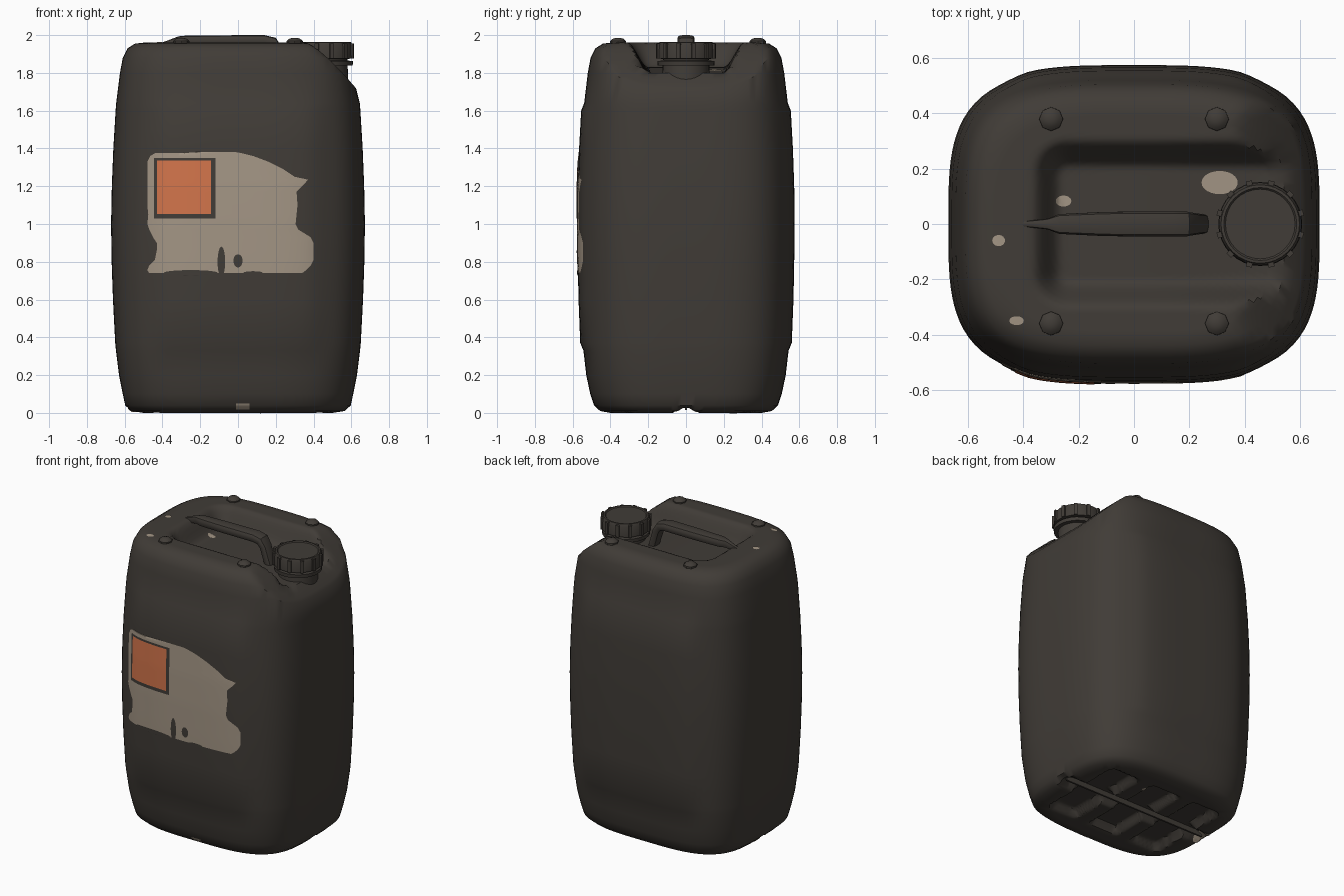
import bpy, bmesh, math
from mathutils import Vector, Matrix
from mathutils.bvhtree import BVHTree

if "Cube" in bpy.data.objects:
    bpy.data.objects.remove(bpy.data.objects["Cube"])


def material(name, rgb):
    m = bpy.data.materials.new(name)
    m.diffuse_color = (*rgb, 1)
    m.use_nodes = True
    m.node_tree.nodes["Principled BSDF"].inputs["Base Color"].default_value = m.diffuse_color
    return m


DARK = material("dark plastic", (0.052, 0.045, 0.038))
BEIGE = material("beige paper", (0.37, 0.305, 0.235))
ORANGE = material("orange print", (0.64, 0.175, 0.07))


def finish(name, bm, mat, recalc=True):
    if recalc:
        bmesh.ops.recalc_face_normals(bm, faces=bm.faces)
    me = bpy.data.meshes.new(name)
    bm.to_mesh(me)
    bm.free()
    me.materials.append(mat)
    ob = bpy.data.objects.new(name, me)
    bpy.context.collection.objects.link(ob)
    return ob


def loft(bm, rings):
    """Skin a list of equally long point rings and close both ends."""
    vr = [[bm.verts.new(p) for p in r] for r in rings]
    n = len(vr[0])
    for a, b in zip(vr, vr[1:]):
        for i in range(n):
            j = (i + 1) % n
            bm.faces.new((a[i], a[j], b[j], b[i]))
    bm.faces.new(vr[0][::-1])
    bm.faces.new(vr[-1])


def lathe(name, profile, cx, cy, n=32):
    bm = bmesh.new()
    loft(bm, [[(cx + r * math.cos(2 * math.pi * i / n), cy + r * math.sin(2 * math.pi * i / n), z)
               for i in range(n)] for r, z in profile])
    return finish(name, bm, DARK)


def smooth(a, b, t):
    t = min(1, max(0, (t - a) / (b - a)))
    return t * t * (3 - 2 * t)


# ---- body: superellipse rings, with the top and bottom shaped by height rules
def top_height(x, y):
    slope = 1.96 - 1.36 * max(0, x - 0.36) ** 1.3
    # signed distance to the handle recess, which is open towards +x
    dx, dy, r = -x - 0.37, abs(y) - 0.31, 0.13
    d = min(max(dx + r, dy + r), 0) + math.hypot(max(dx + r, 0), max(dy + r, 0)) - r
    floor = 1.83 - 0.03 * smooth(0.0, 0.5, x)
    return min(slope, floor + (1.96 - floor) * smooth(-0.11, 0.0, d))


def bottom_height(x, y):
    def inside(v, half):
        return 1 - smooth(half, half + 0.04, abs(v))
    m = inside(y, 0.03) * inside(x, 0.52)
    for cx in (-0.33, 0, 0.33):
        m = max(m, inside(x - cx, 0.08) * inside(y, 0.28))
    return max(0.05 * m, 0.028 * inside(y, 0.02))


PROFILE = [(0.0, .50, .40), (0.01, .565, .455), (0.04, .597, .487), (0.1, .61, .507),
           (0.2, .63, .528), (0.33, .646, .543), (0.37, .65, .547), (0.6, .662, .556),
           (0.8, .669, .56), (1.0, .672, .562), (1.2, .668, .56), (1.4, .66, .553),
           (1.6, .648, .542), (1.64, .645, .539), (1.8, .625, .52), (1.88, .61, .505),
           (1.93, .585, .48), (1.955, .545, .44), (1.96, .50, .40)]
STEPS, N = 26, 128
caps = [(k + 0.3) / STEPS for k in range(STEPS)]
rows = [(0.0, .50 * s, .40 * s) for s in caps] + PROFILE + [(1.96, .50 * s, .40 * s) for s in caps[::-1]]


def body_point(i, z, hx, hy):
    a = 2 * math.pi * i / N
    c, s = math.cos(a), math.sin(a)
    r = (abs(c) ** 3.5 + abs(s) ** 3.5) ** (-1 / 3.5)
    x, y = hx * r * c, hy * r * s
    if 0.35 < z < 1.62:      # raised front and back panels
        y += math.copysign(0.013, s) * (1 - smooth(0.36, 0.5, abs(x))) * (abs(s) > 0.3)
    if z > 1.7:
        z = min(z, top_height(x, y))
    elif z < 0.05:
        z = max(z, bottom_height(x, y))
    return (x, y, z)


bm = bmesh.new()
loft(bm, [[body_point(i, *row) for i in range(N)] for row in rows])
bmesh.ops.recalc_face_normals(bm, faces=bm.faces)
tree = BVHTree.FromBMesh(bm)
finish("body", bm, DARK)

# ---- handle: rounded section swept along x, (x, z, half width, half thickness)
path = [(-.41, 1.945, .008, .012), (-.36, 1.955, .014, .02), (-.31, 1.968, .02, .026),
        (-.27, 1.97, .036, .028), (-.1, 1.971, .044, .028), (.14, 1.972, .046, .028),
        (.185, 1.962, .045, .028), (.21, 1.925, .04, .025), (.25, 1.79, .034, .025)]
bm = bmesh.new()
rings = []
for k, (x, z, w, t) in enumerate(path):
    a, b = path[max(k - 1, 0)], path[min(k + 1, len(path) - 1)]
    tan = Vector((b[0] - a[0], 0, b[1] - a[1])).normalized()
    nor = Vector((-tan.z, 0, tan.x))
    ring = []
    for i in range(16):
        q = 2 * math.pi * i / 16
        c, s = math.cos(q), math.sin(q)
        r = (c ** 4 + s ** 4) ** -0.25
        ring.append(Vector((x, w * r * c, z)) + nor * (t * r * s))
    rings.append(ring)
loft(bm, rings)
finish("handle", bm, DARK)

# ---- neck, ring and ribbed cap
CX = 0.457
lathe("neck", [(.13, 1.70), (.125, 1.80), (.12, 1.90)], CX, 0)
lathe("tamper_ring", [(.12, 1.838), (.15, 1.838), (.152, 1.862), (.12, 1.866)], CX, 0)
lathe("cap", [(.12, 1.874), (.152, 1.876), (.15, 1.945), (.142, 1.962), (.132, 1.963), (.126, 1.957)], CX, 0)
bm = bmesh.new()
for k in range(12):
    new = bmesh.ops.create_cube(bm, size=1)["verts"]
    bmesh.ops.scale(bm, verts=new, vec=(0.02, 0.022, 0.08))
    bmesh.ops.translate(bm, verts=new, vec=(0.151, 0, 1.916))
    bmesh.ops.rotate(bm, verts=new, cent=(0, 0, 0),
                     matrix=Matrix.Rotation(2 * math.pi * (k + 0.5) / 12, 3, 'Z'))
    bmesh.ops.translate(bm, verts=new, vec=(CX, 0, 0))
finish("cap_ribs", bm, DARK)

# ---- stacking knobs on top, seam rib underneath
for sx in (-1, 1):
    for sy in (-1, 1):
        lathe("stacking_knob", [(.044, 1.94), (.043, 1.968), (.03, 1.98), (.012, 1.986)],
              0.3 * sx, 0.37 * sy + 0.01, 8)
bm = bmesh.new()
bmesh.ops.create_cube(bm, size=1)
bmesh.ops.scale(bm, verts=bm.verts, vec=(1.1, 0.012, 0.04))
bmesh.ops.translate(bm, verts=bm.verts, vec=(0, 0, 0.035))
finish("bottom_seam", bm, DARK)

# ---- thin plates draped on the body; rows are (v, u0, u1)
SIDES = {"front": (lambda u, v: (u, -2, v), Vector((0, 1, 0))),
         "top": (lambda u, v: (u, v, 3), Vector((0, 0, -1))),
         "bottom": (lambda u, v: (u, v, -1), Vector((0, 0, 1)))}


def drape(name, rows, side, lift, mat, cols=24):
    origin, d = SIDES[side]
    bm = bmesh.new()
    grid = []
    for v, u0, u1 in rows:
        line = []
        for i in range(cols + 1):
            hit = tree.ray_cast(Vector(origin(u0 + (u1 - u0) * i / cols, v)), d)[0]
            line.append(bm.verts.new(hit - d * lift))
        grid.append(line)
    for a, b in zip(grid, grid[1:]):
        for i in range(cols):
            f = (a[i], a[i + 1], b[i + 1], b[i])
            bm.faces.new(f[::-1] if side == "bottom" else f)
    return finish(name, bm, mat, False)


def ellipse(u, v, ru, rv, n=12):
    return [(v - rv * math.cos(math.pi * k / n), u - ru * (math.sin(math.pi * k / n) + .01),
             u + ru * (math.sin(math.pi * k / n) + .01)) for k in range(n + 1)]


def box(u0, u1, v0, v1, n=10):
    return [(v0 + (v1 - v0) * k / n, u0, u1) for k in range(n + 1)]


# torn label, from its bottom edge to its top edge
label = [(.74, -.47, .34), (.755, -.48, .36), (.78, -.47, .385), (.81, -.44, .40), (.86, -.43, .40),
         (.9, -.43, .40), (.93, -.45, .385), (.97, -.47, .32), (1.0, -.48, .305), (1.05, -.475, .31),
         (1.1, -.48, .315), (1.17, -.48, .31), (1.21, -.48, .35), (1.235, -.48, .37), (1.25, -.48, .30),
         (1.29, -.48, .24), (1.33, -.48, .16), (1.36, -.465, .08), (1.375, -.44, .02), (1.382, -.2, -.02)]
drape("label", label, "front", 0.003, BEIGE, 40)
drape("label_print_border", box(-.445, -.12, 1.03, 1.35), "front", 0.005, DARK)
drape("label_print", box(-.43, -.143, 1.053, 1.337), "front", 0.007, ORANGE)
for u, v, ru, rv in ((-.088, .80, .02, .08), (0, .805, .024, .035), (-.25, .742, .14, .014), (.08, .742, .05, .008)):
    drape("label_tear", ellipse(u, v, ru, rv), "front", 0.005, DARK, 8)
drape("front_scrap", box(-.01, .06, .018, .05, 4), "front", 0.004, BEIGE, 6)
for u, v, ru, rv in ((.31, .15, .065, .042), (-.255, .083, .028, .02), (-.49, -.06, .023, .02), (-.425, -.35, .026, .016)):
    drape("top_scrap", ellipse(u, v, ru, rv), "top", 0.004, BEIGE, 8)
for u, v, ru, rv in ((-.55, 0, .035, .07), (.12, .25, .02, .02)):
    drape("bottom_scrap", ellipse(u, v, ru, rv), "bottom", 0.004, BEIGE, 8)

# ---- smooth shading with sharp edges kept
bpy.ops.object.select_all(action='SELECT')
bpy.context.view_layer.objects.active = bpy.data.objects["body"]
bpy.ops.object.shade_smooth_by_angle(angle=math.radians(38))
